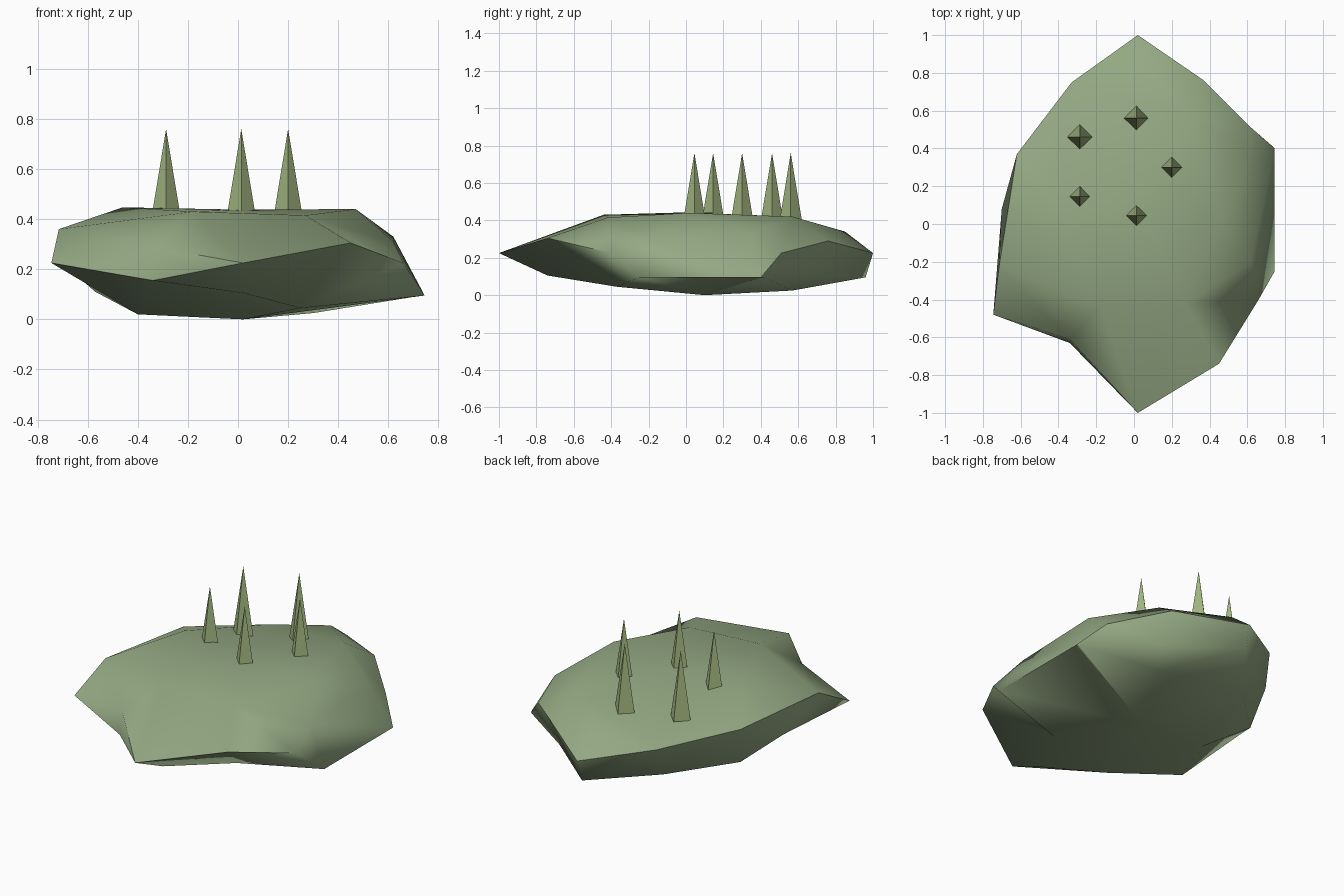
import bpy
import bmesh
from mathutils import Vector
from mathutils.geometry import delaunay_2d_cdt

default_cube = bpy.data.objects.get("Cube")
if default_cube:
    bpy.data.objects.remove(default_cube, do_unlink=True)


def make_material(name, colour):
    material = bpy.data.materials.new(name)
    material.use_nodes = True
    material.diffuse_color = colour
    shader = material.node_tree.nodes["Principled BSDF"]
    shader.inputs["Base Color"].default_value = colour
    shader.inputs["Roughness"].default_value = 0.9
    return material


def link_mesh(name, bm, material):
    bmesh.ops.recalc_face_normals(bm, faces=bm.faces)
    mesh = bpy.data.meshes.new(name)
    bm.to_mesh(mesh)
    bm.free()
    mesh.materials.append(material)
    obj = bpy.data.objects.new(name, mesh)
    bpy.context.scene.collection.objects.link(obj)
    return obj


def add_sheet(bm, rim, inner):
    """Triangulate a height sheet inside a closed rim of mesh vertices."""
    corners = rim + [bm.verts.new(point) for point in inner]
    flat = [Vector((v.co.x, v.co.y)) for v in corners]
    outline = list(range(len(rim)))
    result = delaunay_2d_cdt(flat, [], [outline], 1, 0.0001)
    faces, originals = result[2], result[3]
    for face in faces:
        loop = [corners[originals[index][0]] for index in face]
        bm.faces.new(loop).smooth = True


moss_green = make_material("moss_green", (0.3, 0.4, 0.23, 1))
spike_green = make_material("spike_green", (0.35, 0.45, 0.21, 1))

# Widest outline of the stone, named by position: (upper point, lower point)
# A missing lower point means that the two sheets meet there.
outline = {
    "front_tip": ((0.02, -1, 0.225), None),
    "front_left": ((0.45, -0.74, 0.305), None),
    "left_front": ((0.66, -0.4, 0.225), None),
    "left_low_front": ((0.745, -0.25, 0.095), None),
    "left_low_back": ((0.745, 0.4, 0.095), None),
    "left_back": ((0.62, 0.51, 0.225), (0.735, 0.41, 0.095)),
    "back_left": ((0.37, 0.76, 0.29), (0.36, 0.68, 0.11)),
    "back_tip": ((0.02, 1, 0.225), (0.015, 0.96, 0.095)),
    "back_right": ((-0.33, 0.75, 0.29), (-0.27, 0.6, 0.07)),
    "right_back": ((-0.62, 0.37, 0.345), (-0.57, 0.3, 0.11)),
    "right_middle": ((-0.715, -0.23, 0.36), (-0.7, 0.08, 0.225)),
    "right_tip": ((-0.745, -0.48, 0.225), None),
    "front_notch": ((-0.34, -0.61, 0.29), (-0.34, -0.63, 0.155)),
}

# Shoulder, plateau and back slope
top_points = [
    (0.62, 0.355, 0.33), (0.62, -0.2, 0.31),
    (0.47, 0.01, 0.44), (0.27, -0.42, 0.415), (-0.18, -0.44, 0.43),
    (-0.46, 0.15, 0.447), (0, 0.1, 0.438), (0.3, 0.57, 0.42),
    (0.02, 0.85, 0.34),
]

# Shallow keel
bottom_points = [
    (0.02, 0.1, 0), (-0.4, 0.1, 0.02), (0.3, 0.57, 0.025),
    (0.25, -0.37, 0.045), (0.02, -0.74, 0.105),
]

# Stone body
bm = bmesh.new()
upper_rim = []
lower_rim = []
for upper, lower in outline.values():
    vertex = bm.verts.new(upper)
    upper_rim.append(vertex)
    lower_rim.append(bm.verts.new(lower) if lower else vertex)

add_sheet(bm, upper_rim, top_points)
add_sheet(bm, lower_rim, bottom_points)

# Side walls where the rims separate
for i in range(len(upper_rim)):
    loop = [upper_rim[i - 1], upper_rim[i], lower_rim[i], lower_rim[i - 1]]
    unique = list(dict.fromkeys(loop))
    if len(unique) > 2:
        bm.faces.new(unique).smooth = True
bmesh.ops.triangulate(bm, faces=[f for f in bm.faces if len(f.verts) > 3])

# Crisp rim, apart from the soft stretches that end at these points
soft_ends = {"left_low_front", "front_notch"}
crisp_lower_ends = {"front_notch", "front_tip", "left_back"}
for i, name in enumerate(outline):
    if name not in soft_ends:
        bm.edges.get((upper_rim[i - 1], upper_rim[i])).smooth = False
    if name in crisp_lower_ends:
        bm.edges.get((lower_rim[i - 1], lower_rim[i])).smooth = False
link_mesh("stone_body", bm, moss_green)

# Four-sided spikes
spike_places = {
    "spike_front": (0.013, 0.045),
    "spike_front_right": (-0.287, 0.145),
    "spike_left": (0.2, 0.3),
    "spike_back_right": (-0.287, 0.46),
    "spike_back": (0.013, 0.56),
}
spike_base, spike_tip, spike_radius = 0.36, 0.76, 0.066
for name, (x, y) in spike_places.items():
    bm = bmesh.new()
    bmesh.ops.create_cone(bm, cap_ends=True, segments=4, radius1=spike_radius,
                          radius2=0, depth=spike_tip - spike_base)
    bmesh.ops.remove_doubles(bm, verts=bm.verts, dist=0.0001)
    spike = link_mesh(name, bm, spike_green)
    spike.location = (x, y, (spike_base + spike_tip) / 2)
